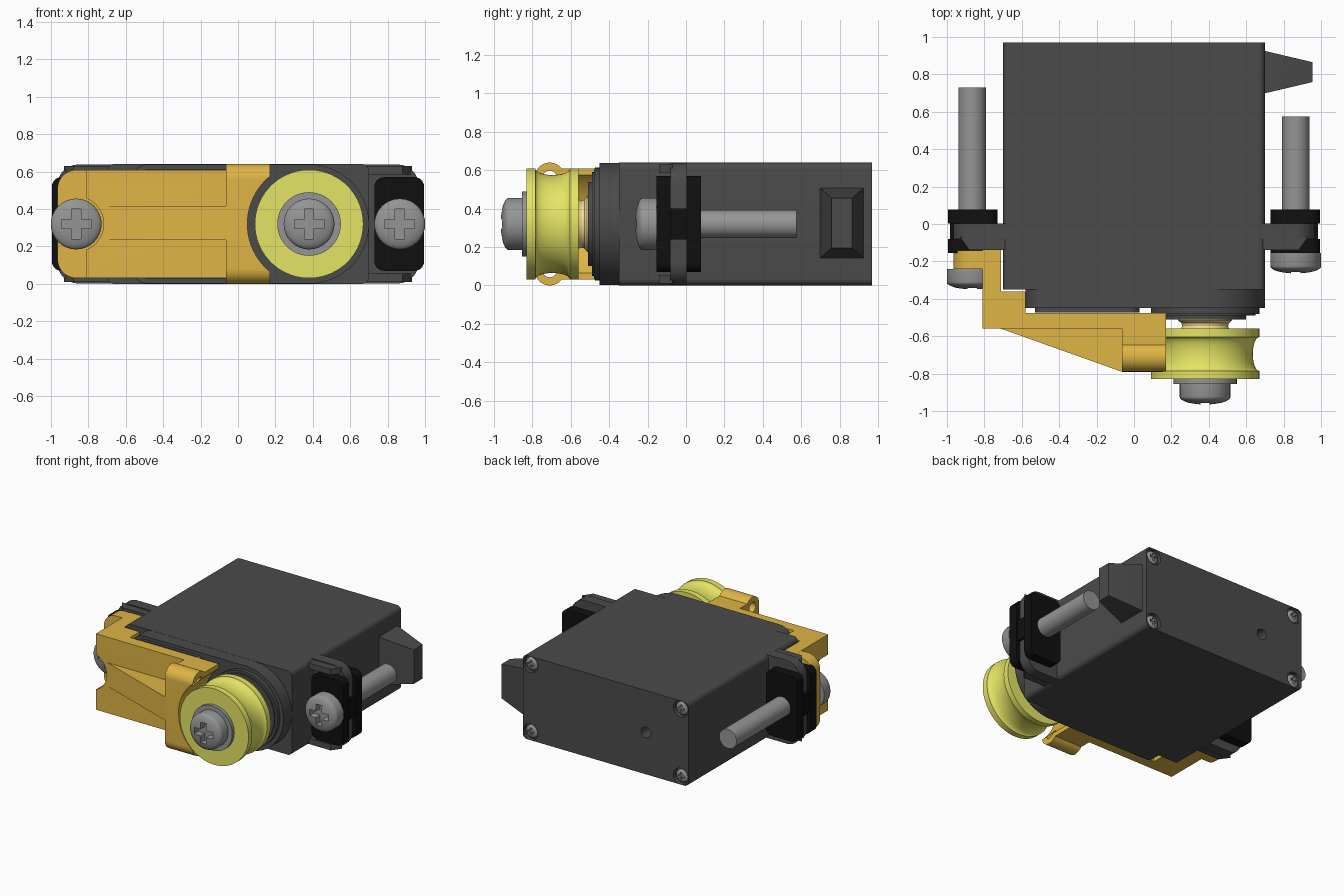
import bpy, bmesh
from math import sin, cos, pi, radians
from mathutils import Vector

if "Cube" in bpy.data.objects:
    bpy.data.objects.remove(bpy.data.objects["Cube"])


def mat(name, r, g, b):
    m = bpy.data.materials.new(name)
    m.diffuse_color = (r, g, b, 1)
    m.use_nodes = True
    m.node_tree.nodes["Principled BSDF"].inputs["Base Color"].default_value = m.diffuse_color
    return m


DARK = mat("dark_plastic", 0.07, 0.07, 0.07)
BLACK = mat("rubber", 0.005, 0.005, 0.005)
STEEL = mat("steel", 0.3, 0.3, 0.3)
AMBER = mat("amber_plastic", 0.74, 0.46, 0.06)
LIME = mat("lime_plastic", 0.78, 0.78, 0.13)
CREAM = mat("cream_plastic", 0.87, 0.70, 0.28)
AX, AZ = 0.38, 0.32           # output shaft axis
EX = 0.865                    # mounting screw offset


def finish(bm, name, m):
    bmesh.ops.remove_doubles(bm, verts=bm.verts, dist=1e-5)
    bmesh.ops.recalc_face_normals(bm, faces=bm.faces)
    me = bpy.data.meshes.new(name)
    bm.to_mesh(me)
    bm.free()
    ob = bpy.data.objects.new(name, me)
    bpy.context.collection.objects.link(ob)
    if m:
        me.materials.append(m)
    return ob


def loft(name, rings, m=None):
    bm = bmesh.new()
    vs = [[bm.verts.new(p) for p in ring] for ring in rings]
    n = len(vs[0])
    for a, b in zip(vs, vs[1:]):
        for i in range(n):
            bm.faces.new((a[i], a[(i + 1) % n], b[(i + 1) % n], b[i]))
    bm.faces.new(vs[0])
    bm.faces.new(vs[-1])
    return finish(bm, name, m)


def prism_y(name, pts, y0, y1, m=None):
    return loft(name, [[(x, y, z) for x, z in pts] for y in (y0, y1)], m)


def prism_z(name, pts, z0, z1, m=None):
    return loft(name, [[(x, y, z) for x, y in pts] for z in (z0, z1)], m)


def rrect(x0, x1, z0, z1, r, left=None, n=8):
    """Rounded rectangle; left gives the left corners another radius."""
    l = r if left is None else left
    pts = []
    for cx, cz, q, s in ((x1 - r, z1 - r, 0, r), (x0 + l, z1 - l, 1, l),
                         (x0 + l, z0 + l, 2, l), (x1 - r, z0 + r, 3, r)):
        k = n * 3 if s > 0.2 else n
        pts += [(cx + s * cos((q + i / k) * pi / 2), cz + s * sin((q + i / k) * pi / 2))
                for i in range(k + 1)]
    return pts


def box(name, x0, x1, y0, y1, z0, z1, m=None):
    return prism_y(name, [(x0, z0), (x1, z0), (x1, z1), (x0, z1)], y0, y1, m)


def lathe(name, prof, cx, cz, m=None, n=48, axis='y'):
    """Revolve (radius, position) pairs about a line along y, or along x with cx as its y."""
    rings = []
    for r, t in prof:
        r = max(r, 1e-3)
        ring = [(r * cos(2 * pi * i / n), r * sin(2 * pi * i / n)) for i in range(n)]
        rings.append([(cx + a, t, cz + b) if axis == 'y' else (t, cx + a, cz + b) for a, b in ring])
    return loft(name, rings, m)


def boolean(ob, cutters, op='DIFFERENCE'):
    bpy.context.view_layer.objects.active = ob
    for c in cutters:
        md = ob.modifiers.new("b", 'BOOLEAN')
        md.operation, md.solver, md.object = op, 'EXACT', c
        bpy.ops.object.modifier_apply(modifier="b")
        bpy.data.objects.remove(c)


def screw(name, x, z, head_y, end_y, r=0.136, shaft=0.073, thick=0.07, dome=0.04, back=False):
    """Domed cross-head screw; head_y is the head's underside, head points to -y unless back."""
    s = 1 if back else -1
    top = head_y + s * thick
    prof = [(shaft, end_y), (shaft, head_y), (r, head_y), (r, top)]
    prof += [(r * cos(i * pi / 16), top + s * dome * sin(i * pi / 16)) for i in range(1, 9)]
    ob = lathe(name, prof, x, z, STEEL, 32)
    tip, L, w = top + s * dome, r * 0.58, r * 0.18
    a, b = sorted((tip + s * 0.02, tip - s * r * 0.42))
    boolean(ob, [box("cut", x - L, x + L, a, b, z - w, z + w),
                 box("cut", x - w, x + w, a, b, z - L, z + L)])


# servo case with corner pockets and rear hole
case = prism_y("servo_case", rrect(-0.70, 0.70, 0, 0.64, 0.035), -0.35, 0.97, DARK)
corners = [(sx * 0.635, z) for sx in (-1, 1) for z in (0.062, 0.578)]
boolean(case, [lathe("cut", [(0.062, 0.94), (0.062, 1.1)], x, z, n=24) for x, z in corners]
        + [lathe("cut", [(0.04, 0.85), (0.04, 1.1)], -0.34, AZ, n=24)])
for i, (x, z) in enumerate(corners):
    screw(f"case_screw_{i}", x, z, 0.941, 0.90, 0.048, 0.03, 0.012, 0.015, True)

# gear housing, its front plate and stepped boss
prism_y("gear_housing", rrect(-0.58, 0.70, 0.001, 0.639, 0.319, 0.1), -0.45, -0.34, DARK)
prism_y("front_plate", rrect(-0.53, 0.03, 0.025, 0.615, 0.06), -0.474, -0.44, DARK)
lathe("shaft_boss", [(0.29, -0.44), (0.29, -0.48), (0.27, -0.48), (0.27, -0.49), (0.22, -0.49), (0.22, -0.51)],
      AX, AZ, DARK)

# mounting ears, ribs and rubber grommets
prism_y("mounting_ears", rrect(-0.965, 0.965, 0.002, 0.638, 0.11), -0.08, 0.003, DARK)
for s, side in ((-1, "left"), (1, "right")):
    for z, lv in ((0.01, "lower"), (0.585, "upper")):
        prism_z(f"{side}_{lv}_rib", [(s * 0.68, -0.14), (s * 0.88, -0.14), (s * 0.93, -0.07), (s * 0.68, -0.07)],
                z, z + 0.045, DARK)
    x0, x1 = sorted((s * 0.73, s * 0.995))
    for y0, y1, nm in ((-0.155, -0.08, "front"), (0.003, 0.078, "rear")):
        prism_y(f"{side}_{nm}_grommet", rrect(x0, x1, 0.07, 0.57, 0.05), y0, y1, BLACK)
    a, b = sorted((s * 0.75, s * 0.985))
    box(f"{side}_grommet_core", a, b, -0.1, 0.02, 0.24, 0.40, BLACK)
screw("left_mount_screw", -EX, AZ, -0.24, 0.73)
screw("right_mount_screw", EX, AZ, -0.155, 0.575)

# tapered cable boot
loft("cable_boot", [[(x, 0.812 + sy * hy, 0.325 + sz * hz) for sy, sz in ((-1, -1), (1, -1), (1, 1), (-1, 1))]
                    for x, hy, hz in ((0.68, 0.115, 0.185), (0.705, 0.112, 0.182), (0.955, 0.053, 0.13))], DARK)

# cranked bracket bolted to the left ear
arm = prism_z("bracket", [(-0.71, -0.14), (-0.71, -0.36), (-0.58, -0.36), (-0.58, -0.475), (0.17, -0.475),
                          (0.17, -0.56), (-0.81, -0.56), (-0.81, -0.14)], 0.03, 0.61, AMBER)
gusset = prism_z("gusset", [(-0.71, -0.55), (-0.71, -0.56), (-0.065, -0.79), (-0.02, -0.79), (-0.02, -0.55)],
                 0.235, 0.415, AMBER)
boolean(arm, [gusset], 'UNION')
boolean(arm, [lathe("cut", [(0.147, -0.7), (0.147, -0.24)], -EX, AZ),
              lathe("cut", [(0.33, -1.0), (0.33, -0.4)], AX, AZ, n=72)])
prism_y("bracket_foot", rrect(-0.965, -0.712, 0.031, 0.609, 0.02, 0.1), -0.24, -0.142, AMBER)

# cable guide block: rounded upper and lower edges with a bore in each
prof = [(-0.475, 0.03), (-0.475, 0.61), (-0.63, 0.61)]
arc = [(-0.71 + 0.08 * cos(t), 0.56 + 0.08 * sin(t)) for t in [radians(140 - 140 + 38 + i * 142 / 14) for i in range(15)]]
prof += arc + [(y, 0.64 - z) for y, z in reversed(arc)] + [(-0.63, 0.03)]
guide = loft("cable_guide", [[(x, y, z) for y, z in prof] for x in (-0.065, 0.17)], AMBER)
boolean(guide, [lathe("cut", [(0.33, -1.0), (0.33, -0.4)], AX, AZ, n=72)]
        + [lathe("cut", [(0.038, -0.3), (0.038, 0.4)], -0.71, z, n=24, axis='x') for z in (0.08, 0.56)])

# grooved pulley, hub and retaining screw
groove = [(0.29 - 0.035 * sin(pi * i / 14), -0.605 - 0.18 * (0.5 - 0.5 * cos(pi * i / 14))) for i in range(15)]
lathe("pulley", [(0.29, -0.56)] + groove + [(0.29, -0.83)], AX, AZ, LIME, 72)
lathe("pulley_hub", [(0.145, -0.50), (0.145, -0.515), (0.127, -0.53), (0.123, -0.545), (0.13, -0.565)], AX, AZ, CREAM)
lathe("pulley_washer", [(0.17, -0.825), (0.17, -0.855)], AX, AZ, STEEL)
screw("pulley_screw", AX, AZ, -0.853, -0.7, dome=0.043)

# smooth shading with crisp edges
bpy.ops.object.select_all(action='DESELECT')
for ob in bpy.context.scene.objects:
    ob.select_set(True)
    bpy.context.view_layer.objects.active = ob
bpy.ops.object.shade_smooth_by_angle(angle=radians(30))
